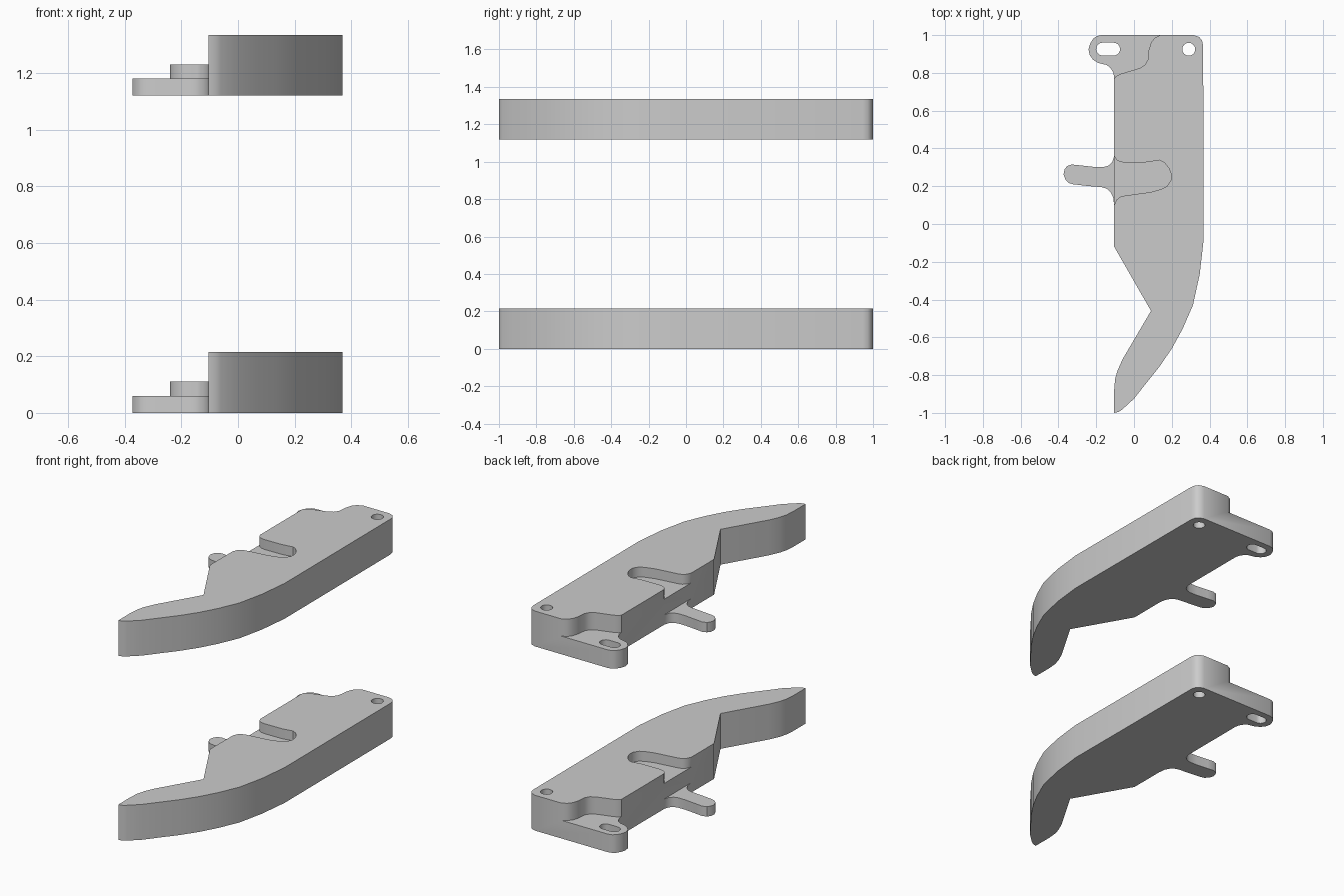
import bpy, bmesh
from math import cos, sin, pi, radians

if "Cube" in bpy.data.objects:
    bpy.data.objects.remove(bpy.data.objects["Cube"])


def prism(name, pts, z0, z1):
    """Extrude a flat outline between two heights."""
    bm = bmesh.new()
    face = bm.faces.new([bm.verts.new((x, y, z0)) for x, y in pts])
    res = bmesh.ops.extrude_face_region(bm, geom=[face])
    verts = [v for v in res["geom"] if isinstance(v, bmesh.types.BMVert)]
    bmesh.ops.translate(bm, verts=verts, vec=(0, 0, z1 - z0))
    bmesh.ops.recalc_face_normals(bm, faces=bm.faces)
    me = bpy.data.meshes.new(name)
    bm.to_mesh(me)
    bm.free()
    ob = bpy.data.objects.new(name, me)
    bpy.context.collection.objects.link(ob)
    return ob


def slot(cx, cy, half, r, n=12):
    """Stadium outline; half = 0 gives a circle."""
    pts = []
    for side in (1, -1):
        steps = n + 1 if half else n
        for i in range(steps):
            a = -pi / 2 + pi * i / n + (0 if side > 0 else pi)
            pts.append((cx + side * half + r * cos(a), cy + r * sin(a)))
    return pts


# Outline runs, clockwise from the top right corner
edge = -0.105
blade = [(0.315, 1.0), (0.345, 0.99), (0.36, 0.972), (0.366, 0.945),
         (0.369, -0.08), (0.348, -0.265), (0.312, -0.43), (0.257, -0.556),
         (0.2, -0.66), (0.135, -0.755), (0.07, -0.836), (0.0, -0.925),
         (-0.06, -0.98), (-0.08, -0.994), (edge, -1.0),
         (edge, -0.88), (-0.1, -0.82), (-0.087, -0.775), (-0.06, -0.715),
         (0.09, -0.46), (edge, -0.12)]
finger = [(edge, 0.1), (-0.11, 0.14), (-0.125, 0.17), (-0.145, 0.187),
          (-0.17, 0.195), (-0.24, 0.201), (-0.32, 0.21), (-0.343, 0.216),
          (-0.362, 0.234), (-0.373, 0.262), (-0.368, 0.288), (-0.355, 0.306),
          (-0.33, 0.315), (-0.29, 0.311), (-0.21, 0.302), (-0.16, 0.302),
          (-0.135, 0.309), (-0.115, 0.327), (edge, 0.36)]
ear = [(edge, 0.78), (-0.11, 0.802), (-0.125, 0.827), (-0.145, 0.842),
       (-0.19, 0.853), (-0.217, 0.87), (-0.235, 0.895), (-0.241, 0.925),
       (-0.232, 0.955), (-0.217, 0.98), (-0.2, 0.993), (-0.175, 1.0)]

# Recess shapes cut from above
ear_step = [(edge, 0.77), (-0.095, 0.783), (-0.07, 0.795), (0.03, 0.825),
            (0.057, 0.842), (0.073, 0.868), (0.078, 0.92), (0.09, 0.96),
            (0.11, 0.985), (0.14, 1.0), (0.14, 1.1), (-0.4, 1.1), (-0.4, 0.77)]
pocket = [(edge, 0.36), (-0.093, 0.34), (-0.075, 0.329), (-0.05, 0.325),
          (0.07, 0.327), (0.135, 0.338), (0.16, 0.325), (0.185, 0.295),
          (0.197, 0.262), (0.195, 0.23), (0.175, 0.2), (0.145, 0.185),
          (0.09, 0.169), (-0.05, 0.15), (-0.075, 0.143), (-0.093, 0.127),
          (edge, 0.1), (-0.2, 0.1), (-0.2, 0.36)]
finger_top = [(edge, 0.1), (edge, 0.36), (-0.5, 0.36), (-0.5, 0.1)]

plate = prism("lower_bracket", blade + finger + ear, 0, 0.215)
cutters = [prism("ear_step_cutter", ear_step, 0.11, 0.4),
           prism("finger_cutter", finger_top, 0.06, 0.4),
           prism("pocket_cutter", pocket, 0.155, 0.4),
           prism("slot_cutter", slot(-0.137, 0.926, 0.029, 0.034), -0.2, 0.4),
           prism("round_hole_cutter", slot(0.29, 0.925, 0, 0.034), -0.2, 0.4)]
for c in cutters:
    c.hide_render = True
    mod = plate.modifiers.new(c.name, "BOOLEAN")
    mod.operation = "DIFFERENCE"
    mod.solver = "EXACT"
    mod.object = c

# Bake the cuts, then drop the cutters
dg = bpy.context.evaluated_depsgraph_get()
baked = bpy.data.meshes.new_from_object(plate.evaluated_get(dg))
plate.modifiers.clear()
plate.data = baked
for c in cutters:
    bpy.data.objects.remove(c)

bpy.ops.object.select_all(action="DESELECT")
plate.select_set(True)
bpy.context.view_layer.objects.active = plate
bpy.ops.object.shade_smooth_by_angle(angle=radians(32))

# Identical second bracket above
upper = plate.copy()
upper.name = "upper_bracket"
upper.location.z = 1.12
bpy.context.collection.objects.link(upper)
